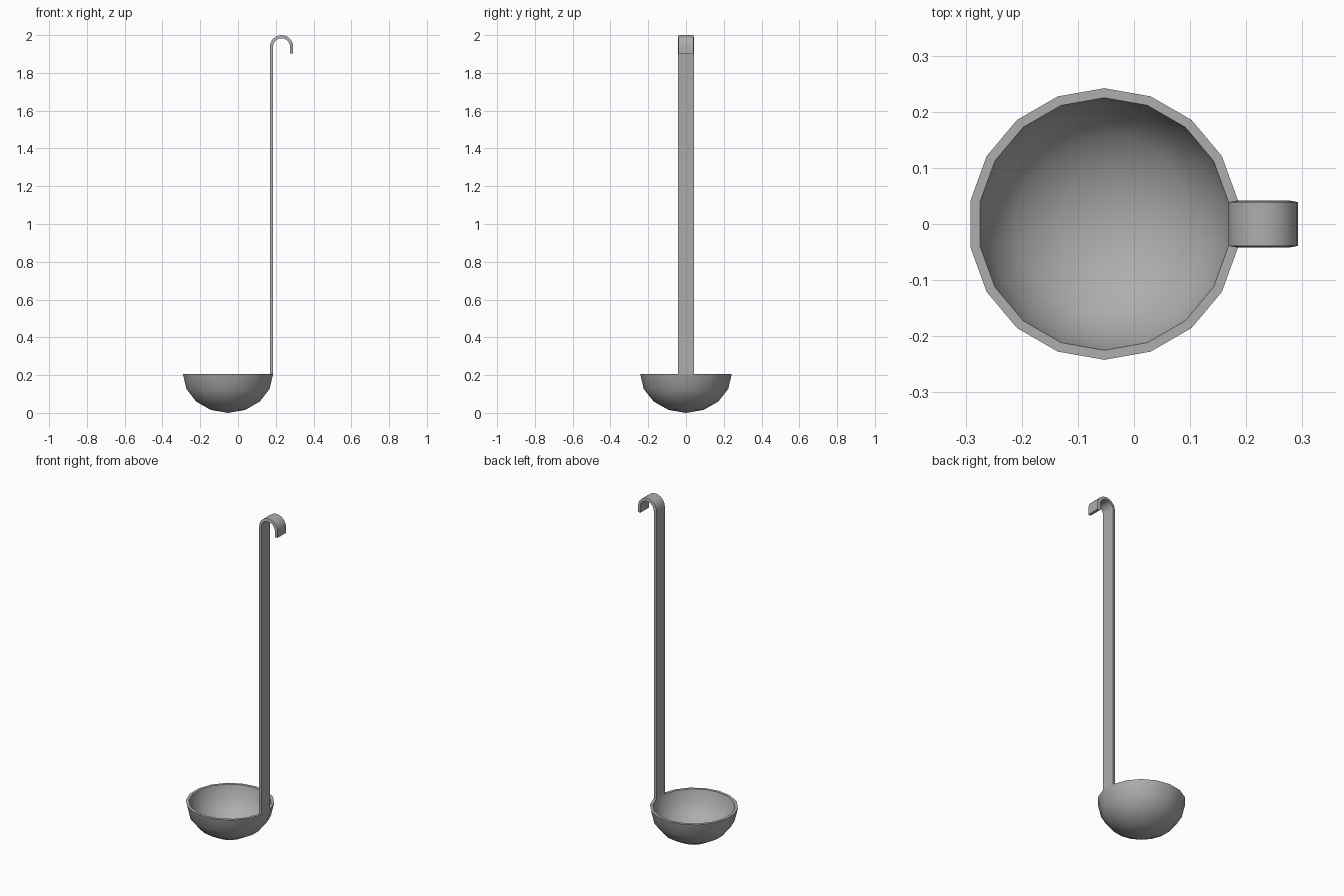
import bpy, bmesh
from math import sin, cos, pi, radians

if "Cube" in bpy.data.objects:
    bpy.data.objects.remove(bpy.data.objects["Cube"])

SIDES = 18
CX, RIM_Z = -0.053, 0.205
R_OUT, R_IN = 0.242, 0.225

steel = bpy.data.materials.new("dark_steel")
steel.diffuse_color = (0.42, 0.42, 0.42, 1)
steel.use_nodes = True
steel.node_tree.nodes["Principled BSDF"].inputs["Base Color"].default_value = steel.diffuse_color


def finish(bm, name):
    bmesh.ops.recalc_face_normals(bm, faces=bm.faces)
    me = bpy.data.meshes.new(name)
    bm.to_mesh(me)
    bm.free()
    me.materials.append(steel)
    ob = bpy.data.objects.new(name, me)
    bpy.context.collection.objects.link(ob)
    bpy.ops.object.select_all(action='DESELECT')
    ob.select_set(True)
    bpy.context.view_layer.objects.active = ob
    bpy.ops.object.shade_smooth_by_angle(angle=radians(40))
    return ob


def bridge(bm, a, b):
    n = len(a)
    for i in range(n):
        j = (i + 1) % n
        bm.faces.new((a[i], a[j], b[j], b[i]))


# Bowl: hollow half ellipsoid, outer skin from the bottom up, then inner skin down
bm = bmesh.new()
steps = [radians(22.5 * k) for k in range(1, 5)]
profile = [(R_OUT * sin(t), RIM_Z - RIM_Z * cos(t)) for t in steps]
profile += [(R_IN * sin(t), RIM_Z - 0.188 * cos(t)) for t in reversed(steps)]
rings = []
for r, z in profile:
    angles = [2 * pi * (i + 0.5) / SIDES for i in range(SIDES)]
    rings.append([bm.verts.new((CX + r * cos(a), r * sin(a), z)) for a in angles])
for a, b in zip(rings, rings[1:]):
    bridge(bm, a, b)
for ring, z in ((rings[0], 0), (rings[-1], RIM_Z - 0.188)):
    pole = bm.verts.new((CX, 0, z))
    for i in range(SIDES):
        bm.faces.new((ring[i], ring[(i + 1) % SIDES], pole))
finish(bm, "ladle_bowl")

# Handle: flat strip rising from one rim segment, curling over into a hook
x_in, x_out = (CX + r * cos(pi / SIDES) for r in (R_IN, R_OUT))
w_in, w_out = (r * sin(pi / SIDES) for r in (R_IN, R_OUT))
hook_x = 0.2305
big, small = hook_x - x_in, hook_x - x_out
hook_z = 2.0 - big
path = [(pi, RIM_Z)]
path += [(pi - pi * k / 12, hook_z) for k in range(13)]
path += [(0, 1.902)]

bm = bmesh.new()
sections = []
for a, z in path:
    corners = ((big, -w_in), (big, w_in), (small, w_out), (small, -w_out))
    sections.append([bm.verts.new((hook_x + r * cos(a), y, z + r * sin(a)))
                     for r, y in corners])
for a, b in zip(sections, sections[1:]):
    bridge(bm, a, b)
bm.faces.new(sections[-1])
finish(bm, "handle_with_hook")
